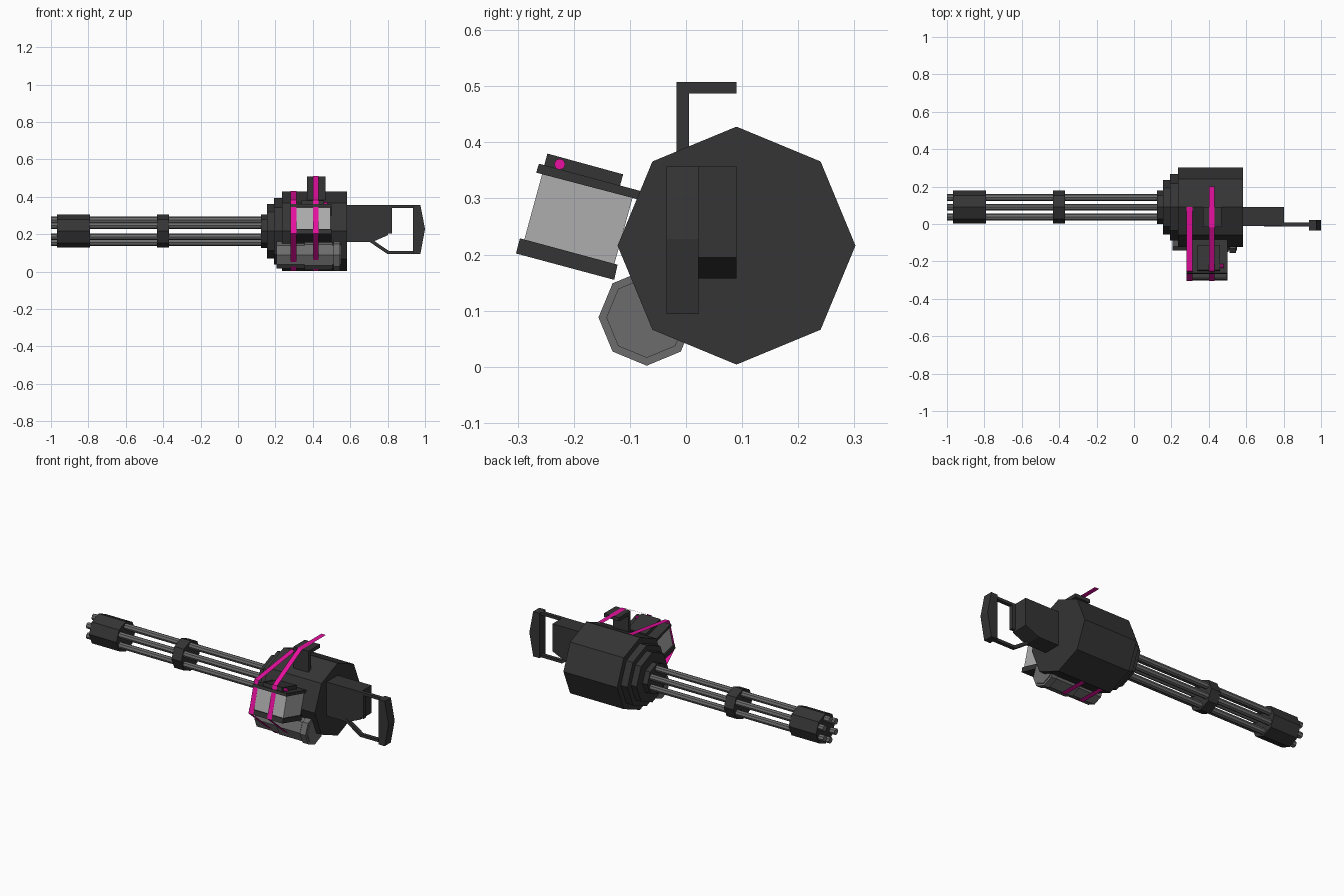
import bpy, bmesh, math
from mathutils import Vector

if "Cube" in bpy.data.objects:
    bpy.data.objects.remove(bpy.data.objects["Cube"])


def mat(name, c):
    m = bpy.data.materials.new(name)
    m.diffuse_color = (*c, 1)
    m.use_nodes = True
    m.node_tree.nodes["Principled BSDF"].inputs["Base Color"].default_value = m.diffuse_color
    return m


DARK = mat("dark_metal", (0.035, 0.035, 0.035))
STEEL = mat("steel", (0.15, 0.15, 0.15))
LIGHT = mat("light_metal", (0.42, 0.42, 0.42))
PINK = mat("strap_pink", (0.8, 0.005, 0.35))


def finish(bm, name, m):
    bmesh.ops.recalc_face_normals(bm, faces=bm.faces)
    me = bpy.data.meshes.new(name)
    bm.to_mesh(me)
    bm.free()
    me.materials.append(m)
    ob = bpy.data.objects.new(name, me)
    bpy.context.collection.objects.link(ob)
    return ob


def prism(name, pts, a, b, axis, m):
    """Extrude a profile: (y, z) along x, or (x, z) along y."""
    bm = bmesh.new()
    def place(p, d):
        return (d, p[0], p[1]) if axis == "x" else (p[0], d, p[1])
    f = bm.faces.new([bm.verts.new(place(p, a)) for p in pts])
    r = bmesh.ops.extrude_face_region(bm, geom=[f])
    move = (b - a, 0, 0) if axis == "x" else (0, b - a, 0)
    bmesh.ops.translate(bm, vec=move, verts=[v for v in r["geom"] if isinstance(v, bmesh.types.BMVert)])
    return finish(bm, name, m)


def drum(name, y, z, r, a, b, m, n=8):
    """Flat-sided cylinder along x."""
    pts = [(y + r * math.cos(i * math.tau / n), z + r * math.sin(i * math.tau / n)) for i in range(n)]
    return prism(name, pts, a, b, "x", m)


def bar(name, p, q, t, m):
    """Flat bar between two (x, z) points in the handle plane."""
    p, q = Vector(p), Vector(q)
    d = (q - p).normalized() * t / 2
    n = Vector((-d.y, d.x))
    return prism(name, [p + n, q + n, q - n, p - n], -0.013, 0.008, "y", m)


CY, CZ = 0.09, 0.216

# Main housing with stepped front collars
for name, r, a, b in [("main_housing", 0.212, 0.235, 0.583), ("collar_large", 0.178, 0.192, 0.24),
                      ("collar_medium", 0.146, 0.155, 0.195), ("collar_small", 0.09, 0.124, 0.16),
                      ("middle_clamp", 0.088, -0.432, -0.37), ("muzzle_clamp", 0.088, -0.967, -0.79)]:
    drum(name, CY, CZ, r, a, b, DARK)

# Six rotating barrels
for i in range(6):
    t = math.radians(30 + 60 * i)
    drum(f"barrel_{i + 1}", CY + 0.06 * math.cos(t), CZ + 0.06 * math.sin(t), 0.018, -1, 0.13, STEEL)

# Rear block and its framed grip
prism("rear_block", [(0.57, 0.157), (0.715, 0.157), (0.802, 0.195), (0.802, 0.357), (0.57, 0.357)],
      -0.012, 0.09, "y", DARK)
prism("grip", [(0.935, 0.357), (0.975, 0.357), (1, 0.228), (0.975, 0.094), (0.935, 0.094)],
      -0.035, 0.022, "y", DARK)
bar("grip_top_bar", (0.79, 0.349), (0.95, 0.349), 0.016, DARK)
bar("grip_bottom_bar", (0.797, 0.102), (0.95, 0.102), 0.016, DARK)
bar("grip_diagonal_bar", (0.70, 0.172), (0.803, 0.102), 0.018, DARK)
bar("grip_post", (0.812, 0.205), (0.812, 0.357), 0.022, DARK)

# Carry handle on top
prism("carry_handle", [(-0.017, 0.37), (0.005, 0.37), (0.005, 0.487), (0.09, 0.487),
                       (0.09, 0.508), (-0.017, 0.508)], 0.37, 0.468, "x", DARK)

# Tilted ammunition box
prism("ammo_box", [(-0.256, 0.345), (-0.095, 0.302), (-0.13, 0.175), (-0.29, 0.22)], 0.287, 0.495, "x", LIGHT)
prism("ammo_box_lid", [(-0.262, 0.362), (-0.08, 0.313), (-0.084, 0.298), (-0.267, 0.346)], 0.28, 0.5, "x", DARK)
prism("ammo_box_base", [(-0.296, 0.229), (-0.122, 0.182), (-0.128, 0.155), (-0.303, 0.202)], 0.28, 0.5, "x", DARK)
prism("lid_block", [(-0.247, 0.38), (-0.112, 0.343), (-0.118, 0.321), (-0.253, 0.358)], 0.34, 0.46, "x", DARK)
drum("lid_button", -0.225, 0.361, 0.01, 0.455, 0.478, PINK)

# Lower canister with bands
drum("canister", -0.07, 0.088, 0.072, 0.206, 0.55, STEEL)
drum("canister_band", -0.07, 0.088, 0.079, 0.355, 0.505, STEEL)
drum("canister_cap", -0.07, 0.088, 0.086, 0.51, 0.546, STEEL)


# Thin straps wrapped around the box and canister
def strap(name, path, a, b):
    bm = bmesh.new()
    rows = [[bm.verts.new((x, *p)) for x in (a, b)] for p in path]
    for r, s in zip(rows, rows[1:]):
        bm.faces.new((r[0], r[1], s[1], s[0]))
    return finish(bm, name, PINK)


wrap = [(-0.251, 0.384), (-0.304, 0.203), (-0.07, 0.003), (0.09, 0.002)]
strap("front_strap", [(0.09, 0.43)] + wrap, 0.282, 0.312)
strap("rear_strap", [(0.2, 0.51), (-0.018, 0.51)] + wrap, 0.401, 0.43)
